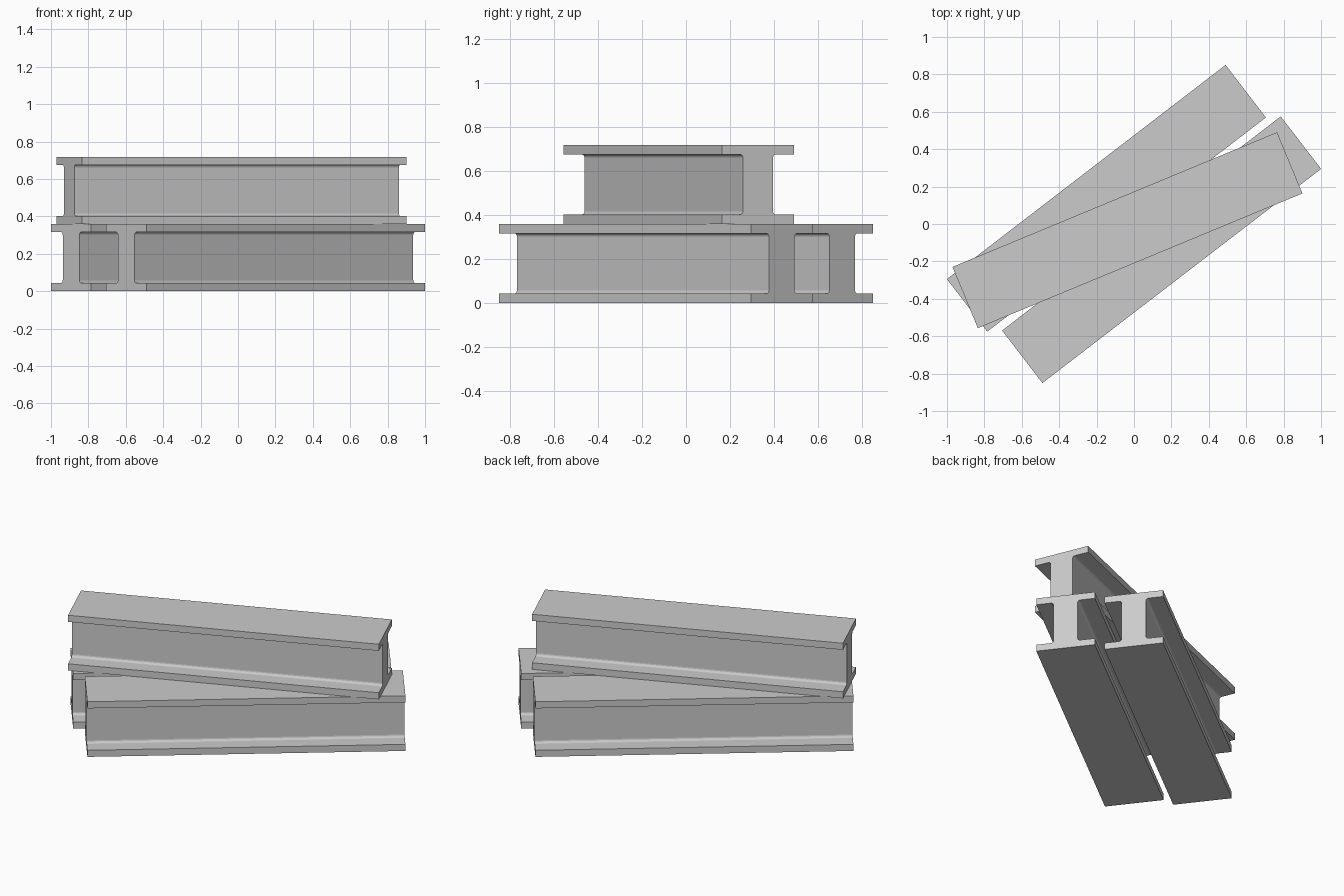
import bpy, bmesh, math

if "Cube" in bpy.data.objects:
    bpy.data.objects.remove(bpy.data.objects["Cube"])

LENGTH, WIDTH, HEIGHT = 1.879, 0.354, 0.359
FLANGE, HALF_WEB, FILLET = 0.043, 0.073, 0.016


def i_profile():
    """I-beam cross-section, one quarter mirrored to all four."""
    hw, hh = WIDTH / 2, HEIGHT / 2
    inner = hh - FLANGE
    quarter = [(hw, hh), (hw, inner)]
    for i in range(5):  # fillet between flange and web
        a = math.radians(90 + 22.5 * i)
        quarter.append((HALF_WEB + FILLET + FILLET * math.cos(a),
                        inner - FILLET + FILLET * math.sin(a)))
    right = quarter + [(y, -z) for y, z in reversed(quarter)]
    return right + [(-y, -z) for y, z in right]


def beam(name, x, y, z, degrees):
    bm = bmesh.new()
    ring = [bm.verts.new((-LENGTH / 2, py, pz)) for py, pz in i_profile()]
    face = bm.faces.new(ring)
    out = bmesh.ops.extrude_face_region(bm, geom=[face], use_keep_orig=True)
    verts = [v for v in out["geom"] if isinstance(v, bmesh.types.BMVert)]
    bmesh.ops.translate(bm, verts=verts, vec=(LENGTH, 0, 0))
    bmesh.ops.recalc_face_normals(bm, faces=bm.faces)
    mesh = bpy.data.meshes.new(name)
    bm.to_mesh(mesh)
    bm.free()
    obj = bpy.data.objects.new(name, mesh)
    obj.location = (x, y, z)
    obj.rotation_euler.z = math.radians(degrees)
    bpy.context.collection.objects.link(obj)


# Two parallel beams on the ground, one skewed across them
beam("lower_beam_back", -0.1475, 0.1375, HEIGHT / 2, 37.54)
beam("lower_beam_front", 0.1475, -0.1375, HEIGHT / 2, 37.54)
beam("upper_beam", -0.035, -0.033, HEIGHT * 1.5, 22.54)
